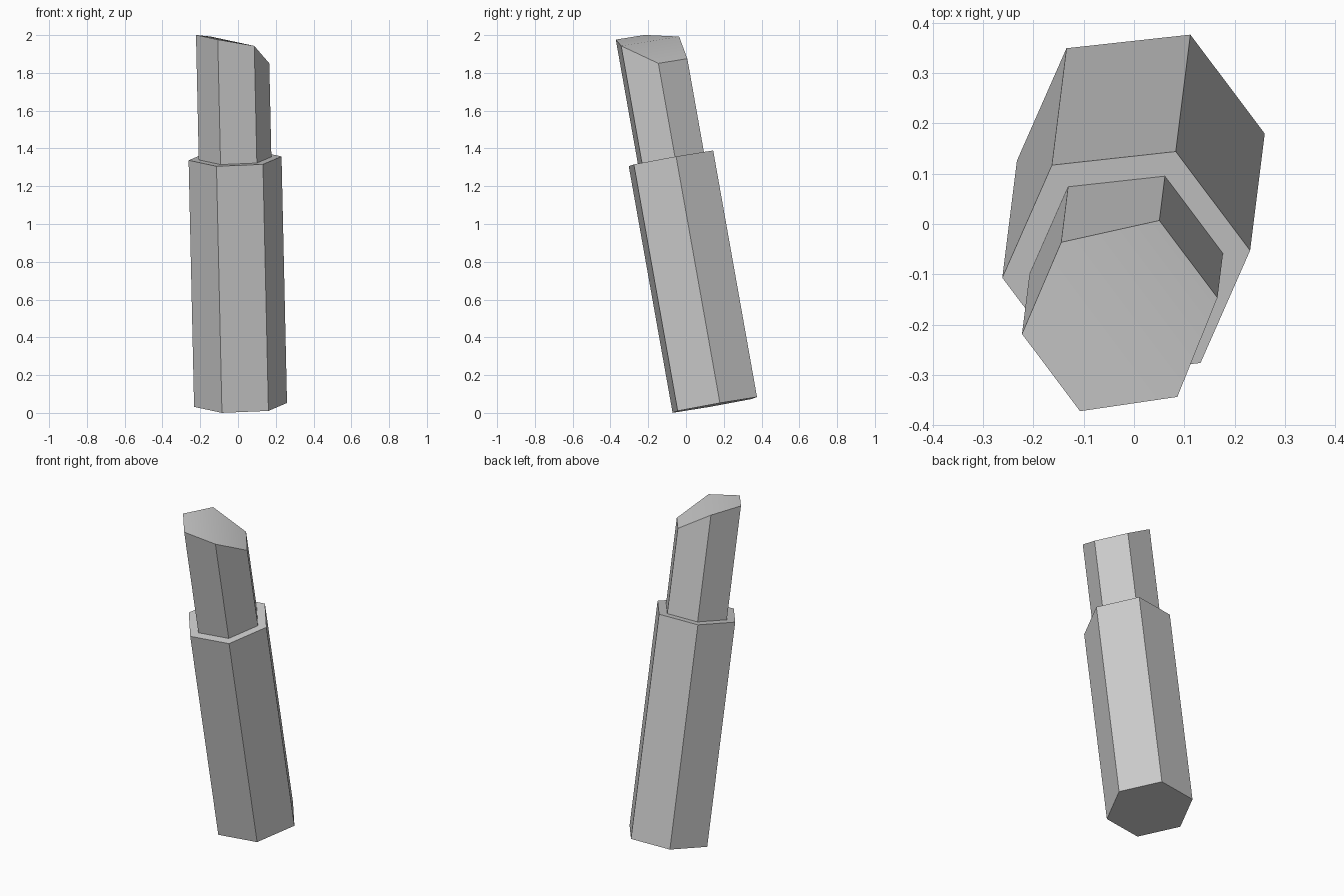
import bpy, bmesh, math
from mathutils import Vector, Matrix

if "Cube" in bpy.data.objects:
    bpy.data.objects.remove(bpy.data.objects["Cube"])

# Leaning frame: w runs along the tilted axis, u points to one hex corner
w = Vector((-0.029, -0.232, 1.305)).normalized()
u = Vector((0.246, 0.027, 0.0103))
u = (u - w * u.dot(w)).normalized()
v = w.cross(u)
FRAME = Matrix.Translation((0.0135, 0.1525, 0.0422)) @ Matrix((u, v, w)).transposed().to_4x4()


def hex_prism(name, radius, base, tops, caps, bottom=True):
    """Six-sided prism with an individual height at each corner."""
    bm = bmesh.new()
    low, high = [], []
    for i, top in enumerate(tops):
        a = math.radians(60 * i)
        x, y = radius * math.cos(a), radius * math.sin(a)
        low.append(bm.verts.new(FRAME @ Vector((x, y, base))))
        high.append(bm.verts.new(FRAME @ Vector((x, y, top))))
    for i in range(6):
        j = (i + 1) % 6
        bm.faces.new((low[i], low[j], high[j], high[i]))
    for cap in caps:
        bm.faces.new([high[i] for i in cap])
    if bottom:
        bm.faces.new(low[::-1])
    mesh = bpy.data.meshes.new(name)
    bm.to_mesh(mesh)
    bm.free()
    obj = bpy.data.objects.new(name, mesh)
    bpy.context.collection.objects.link(obj)
    return obj


# Lower holder with flat top
LENGTH = 1.326
hex_prism("holder", 0.2477, 0, [LENGTH] * 6, [range(6)])

# Narrower stick with a bevelled, slightly bulged tip
rise = [0.503, 0.503, 0.63, 0.672, 0.672, 0.63]
stick = hex_prism("stick", 0.1935, LENGTH, [LENGTH + r for r in rise],
                  [(0, 1, 2, 5), (2, 3, 4, 5)], bottom=False)
bpy.context.view_layer.objects.active = stick
stick.select_set(True)
bpy.ops.object.shade_smooth_by_angle(angle=math.radians(30))
